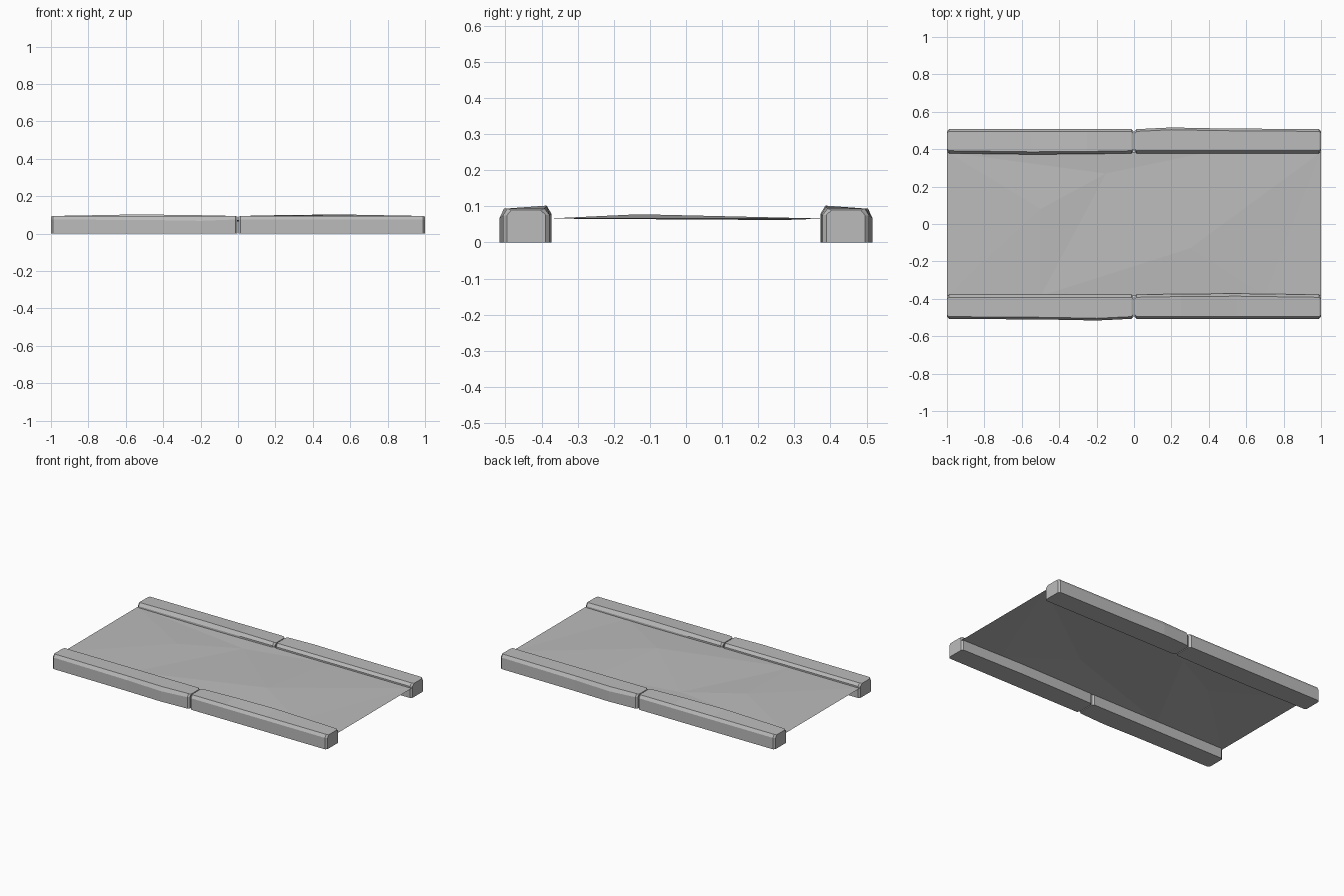
import bpy, bmesh
from math import pi
from mathutils import Vector, Matrix, geometry

cube = bpy.data.objects.get("Cube")
if cube:
    bpy.data.objects.remove(cube)

stone = bpy.data.materials.new("grey stone")
stone.use_nodes = True
COLOR = (0.5, 0.5, 0.5, 1)
stone.diffuse_color = COLOR
stone.node_tree.nodes["Principled BSDF"].inputs["Base Color"].default_value = COLOR


def add_object(name, bm):
    mesh = bpy.data.meshes.new(name)
    bm.to_mesh(mesh)
    bm.free()
    mesh.materials.append(stone)
    obj = bpy.data.objects.new(name, mesh)
    bpy.context.collection.objects.link(obj)


def section(x, grow_out=0, grow_in=0, drop=0, rise=0, inset=0):
    """Chamfered kerb cross-section, from outer foot over the top to inner foot."""
    out = -0.507 - grow_out + inset
    inn = -0.378 + grow_in - inset
    top = 0.094 - inset * 0.4
    return [Vector(p) for p in (
        (x, out, 0), (x, out, 0.075 - drop), (x, out + 0.012, top),
        (x, inn - 0.014, top + rise), (x, inn, 0.076 + rise * 0.3), (x, inn, 0))]


def kerb(name, start, end, worn, turn):
    """Loft a kerb with bevelled ends through its worn middle sections."""
    bm = bmesh.new()
    b = 0.011
    sections = [section(start, inset=b), section(start + b), *worn,
                section(end - b), section(end, inset=b)]
    loops = [[bm.verts.new(p) for p in s] for s in sections]
    for a, c in zip(loops, loops[1:]):
        for i in range(len(a)):
            j = (i + 1) % len(a)
            bm.faces.new((a[i], a[j], c[j], c[i]))
    bm.faces.new(loops[0])
    bm.faces.new(loops[-1])
    bmesh.ops.recalc_face_normals(bm, faces=bm.faces)
    bm.transform(Matrix.Rotation(turn, 4, 'Z'))
    add_object(name, bm)


# Kerbs: two different stones per side, the far side turned half way round
bulged = [section(-0.45, grow_out=0.004, drop=0.003),
          section(-0.2, grow_out=0.009, drop=0.007)]
raised = [section(0.25, grow_in=0.004, rise=0.005),
          section(0.55, grow_in=0.006, rise=0.008)]
for side, turn in (("front", 0), ("back", pi)):
    kerb(side + "_bulged_kerb", -1, -0.003, bulged, turn)
    kerb(side + "_raised_kerb", 0.003, 1, raised, turn)

# Path: a thin, slightly uneven sheet between the kerbs
rim = [(-1, -0.385), (-0.5, -0.385), (0.7, -0.385), (1, -0.385),
       (1, 0.385), (0.4, 0.385), (-1, 0.385)]
bumps = [(-0.5, 0.08, 0.073), (0.3, -0.13, 0.078), (-0.15, 0.27, 0.062)]
points = [Vector((x, y, 0.066)) for x, y in rim] + [Vector(p) for p in bumps]
faces = geometry.delaunay_2d_cdt([p.to_2d() for p in points], [],
                                 [list(range(len(rim)))], 1, 1e-5)[2]
bm = bmesh.new()
verts = [bm.verts.new(p) for p in points]
for f in faces:
    bm.faces.new([verts[i] for i in f])
for f in bm.faces:
    f.normal_update()
    if f.normal.z < 0:
        f.normal_flip()
add_object("path_surface", bm)
